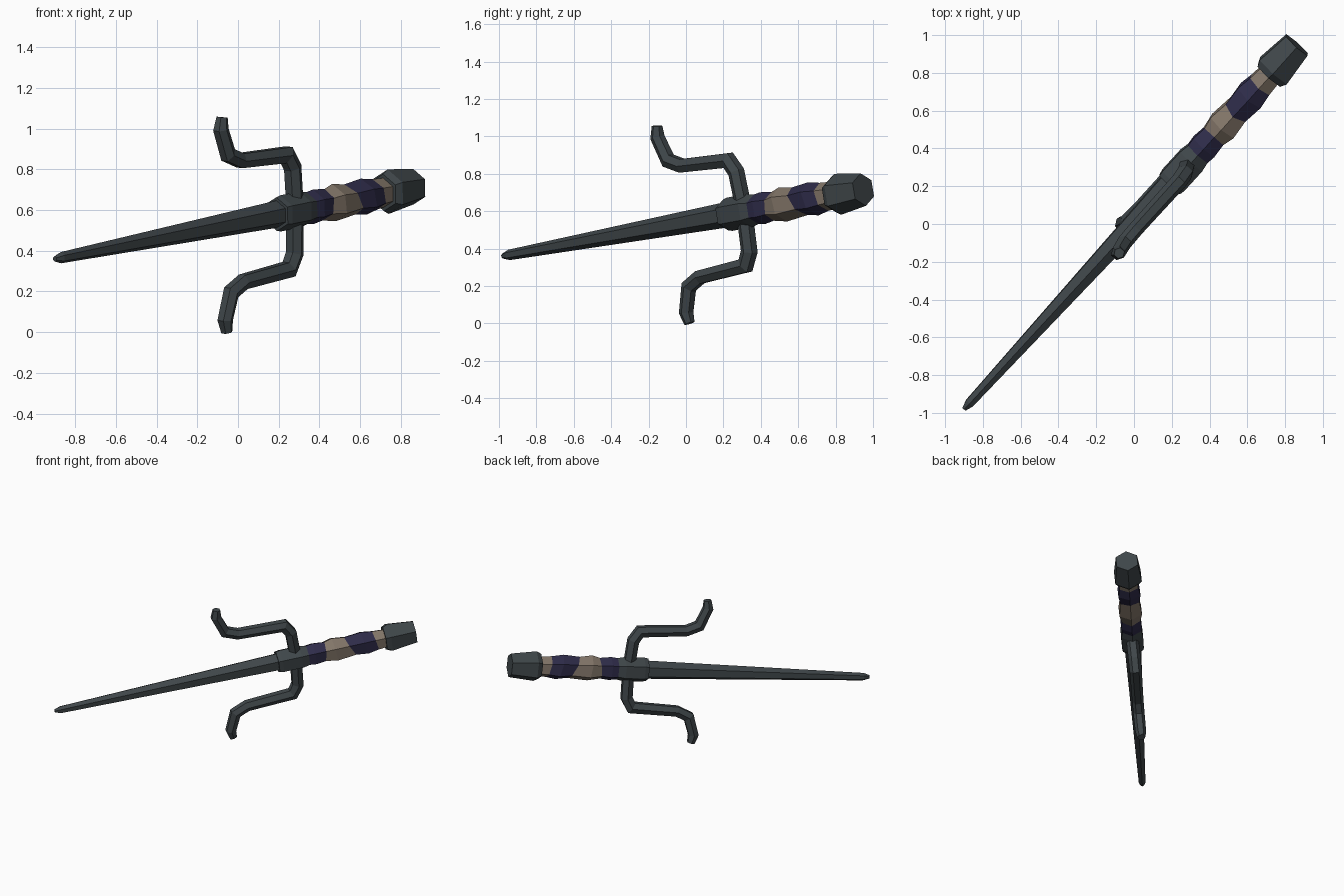
import bpy, bmesh, math
from mathutils import Vector

if "Cube" in bpy.data.objects:
    bpy.data.objects.remove(bpy.data.objects["Cube"])

# Frame of the weapon: u along the axis, w towards the upper prong, v sideways
O = Vector((-0.9, -0.98, 0.36))
u = (Vector((0.86, 0.945, 0.715)) - O).normalized()
w = Vector((-0.019, -0.16, 1.0))
w = (w - u * w.dot(u)).normalized()
v = u.cross(w)


def material(name, rgb):
    m = bpy.data.materials.new(name)
    m.diffuse_color = (*rgb, 1)
    m.use_nodes = True
    m.node_tree.nodes["Principled BSDF"].inputs["Base Color"].default_value = m.diffuse_color
    return m


STEEL = material("dark_steel", (0.050, 0.062, 0.068))
NAVY = material("navy_wrap", (0.028, 0.025, 0.068))
TAN = material("tan_wrap", (0.225, 0.18, 0.14))


def skin(name, rings, mats, bands=None):
    """Join six-sided rings into a closed flat-faced tube; bands picks materials."""
    bm = bmesh.new()
    loops = [[bm.verts.new(p) for p in ring] for ring in rings]
    for k, (a, b) in enumerate(zip(loops, loops[1:])):
        for i in range(6):
            j = (i + 1) % 6
            f = bm.faces.new((a[i], a[j], b[j], b[i]))
            f.material_index = bands[k] if bands else 0
    for end, loop in ((0, loops[0]), (-1, loops[-1])):
        f = bm.faces.new(loop)
        f.material_index = bands[end] if bands else 0
    bmesh.ops.recalc_face_normals(bm, faces=bm.faces)
    me = bpy.data.meshes.new(name)
    bm.to_mesh(me)
    bm.free()
    for m in mats:
        me.materials.append(m)
    ob = bpy.data.objects.new(name, me)
    bpy.context.collection.objects.link(ob)
    return ob


def axial(s, r, slant=0.0):
    """Six-sided ring round the axis, one corner towards w, optionally slanted."""
    ring = []
    for i in range(6):
        a = math.radians(90 + 60 * i)
        ring.append(O + u * (s + slant * math.sin(a))
                    + v * r * math.cos(a) + w * r * math.sin(a))
    return ring


# Long tapering blade with a blunt point
skin("blade", [axial(0.0, 0.013), axial(0.045, 0.028), axial(1.68, 0.069)], [STEEL])

# Guard block
skin("guard", [axial(1.63, 0.084), axial(1.66, 0.09), axial(1.80, 0.09),
               axial(1.86, 0.078)], [STEEL])

# Grip with slanted alternating wraps
skin("grip", [axial(1.84, 0.078), axial(1.90, 0.086), axial(1.975, 0.077, 0.01),
              axial(2.05, 0.094, -0.01), axial(2.17, 0.08, -0.04),
              axial(2.27, 0.092, -0.02), axial(2.35, 0.078, -0.015),
              axial(2.45, 0.07)],
     [NAVY, TAN], [0, 0, 1, 1, 0, 0, 1])

# Pommel
skin("pommel", [axial(2.415, 0.092), axial(2.45, 0.111), axial(2.636, 0.088)], [STEEL])

# Pair of curved prongs, mirrored across the axis: (along, height, radius)
PATH = [(1.765, 0.03, 0.045), (1.755, 0.215, 0.045), (1.712, 0.285, 0.044),
        (1.375, 0.302, 0.041), (1.285, 0.342, 0.041), (1.236, 0.475, 0.039),
        (1.247, 0.535, 0.029)]


def prong(name, side):
    pts = [Vector((s, h)) for s, h, _ in PATH]
    rings = []
    for k, p in enumerate(pts):
        d0 = (p - pts[max(k - 1, 0)]).normalized()
        d1 = (pts[min(k + 1, len(pts) - 1)] - p).normalized()
        t = (d0 + d1).normalized()
        stretch = 1 / max(t.dot(d1 if d1.length else d0), 0.6)   # mitred corner
        n = Vector((-t.y, t.x)) * stretch
        ring = []
        for i in range(6):
            a = math.radians(60 * i)
            q = p + n * PATH[k][2] * math.sin(a)
            ring.append(O + u * q.x + w * side * q.y + v * PATH[k][2] * math.cos(a))
        rings.append(ring)
    skin(name, rings, [STEEL])


prong("upper_prong", 1)
prong("lower_prong", -1)
